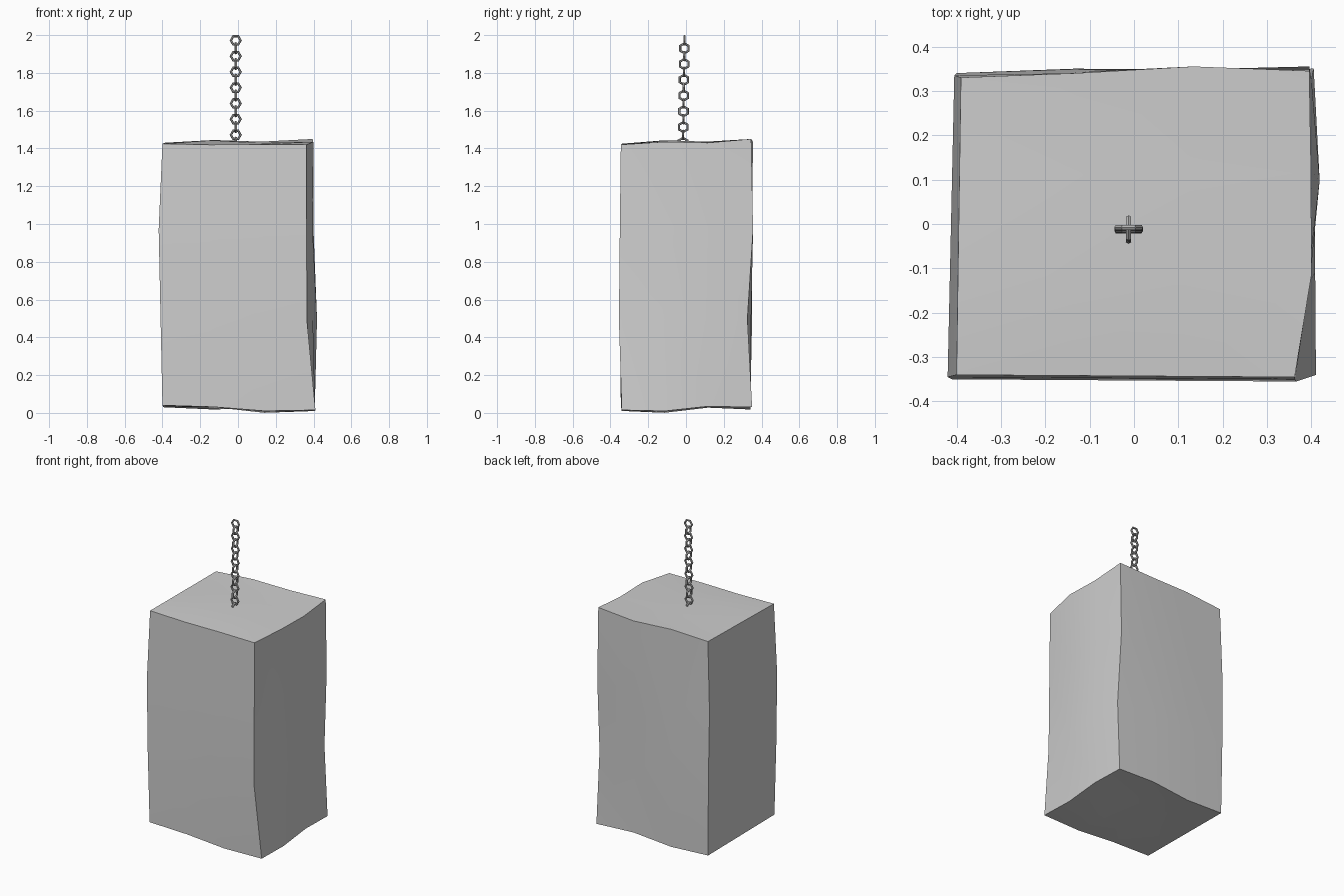
import bpy
import bmesh
from math import pi
from mathutils import Vector

default_cube = bpy.data.objects.get("Cube")
if default_cube:
    bpy.data.objects.remove(default_cube, do_unlink=True)


def make_material(name, value):
    material = bpy.data.materials.new(name)
    material.use_nodes = True
    colour = (value, value, value, 1)
    material.diffuse_color = colour
    material.node_tree.nodes["Principled BSDF"].inputs["Base Color"].default_value = colour
    return material


block_grey = make_material("light grey", 0.62)
chain_grey = make_material("chain grey", 0.45)

# Four upright corner edges of the block, bottom to top
front_left = [(-.40, -.345, .04), (-.41, -.35, .5), (-.42, -.345, .97), (-.40, -.34, 1.425)]
front_right = [(.41, -.34, .015), (.365, -.355, .49), (.363, -.35, 1), (.362, -.345, 1.42)]
back_left = [(-.395, .335, .03), (-.40, .34, .5), (-.405, .335, .97), (-.39, .33, 1.43)]
back_right = [(.405, .35, .03), (.40, .325, .5), (.395, .355, .97), (.395, .345, 1.45)]

# Small dents and bulges between the corners, by grid position
bumps = {
    (3, 1, 0): (0, 0, -.01), (3, 2, 0): (0, 0, .01),
    (3, 1, 1): (.02, 0, 0), (3, 2, 1): (.03, 0, 0),
    (3, 1, 2): (.02, 0, 0), (3, 2, 2): (.015, 0, 0),
    (3, 1, 3): (.027, 0, .005), (3, 2, 3): (.015, 0, -.01),
    (1, 3, 3): (0, .005, .008), (2, 3, 3): (0, .015, -.008),
    (1, 3, 1): (0, .015, 0), (2, 3, 1): (0, .015, 0),
    (1, 3, 0): (0, 0, -.012), (2, 3, 0): (0, 0, .012),
    (2, 1, 0): (0, 0, -.025), (2, 0, 0): (0, 0, -.013),
    (1, 1, 3): (0, 0, .015), (1, 0, 3): (0, 0, -.004),
}


def block_point(i, j, k):
    front = Vector(front_left[k]).lerp(Vector(front_right[k]), i / 3)
    back = Vector(back_left[k]).lerp(Vector(back_right[k]), i / 3)
    return front.lerp(back, j / 3) + Vector(bumps.get((i, j, k), (0, 0, 0)))


# Worn stone block: a divided cube reshaped onto the corner edges
bm = bmesh.new()
bmesh.ops.create_cube(bm, size=3)
bmesh.ops.subdivide_edges(bm, edges=bm.edges[:], cuts=2, use_grid_fill=True)
for vert in bm.verts:
    vert.co = block_point(*(round(c + 1.5) for c in vert.co))
mesh = bpy.data.meshes.new("block")
bm.to_mesh(mesh)
bm.free()
mesh.materials.append(block_grey)
block = bpy.data.objects.new("block", mesh)
bpy.context.collection.objects.link(block)
bpy.ops.object.select_all(action="DESELECT")
block.select_set(True)
bpy.context.view_layer.objects.active = block
bpy.ops.object.shade_smooth_by_angle(angle=pi / 6)

# Hanging chain: six-sided links, every other one turned sideways
for n in range(14):
    turned = n % 2
    bpy.ops.mesh.primitive_torus_add(
        major_segments=6, minor_segments=6, major_radius=.0258, minor_radius=.0067,
        location=(-.012, -.008 - .0006 * n, 1.972 - .0417 * n),
        rotation=(0, pi / 2, 0) if turned else (pi / 2, 0, 0))
    link = bpy.context.object
    link.name = f"chain_link_{n + 1}"
    link.data.materials.append(chain_grey)
